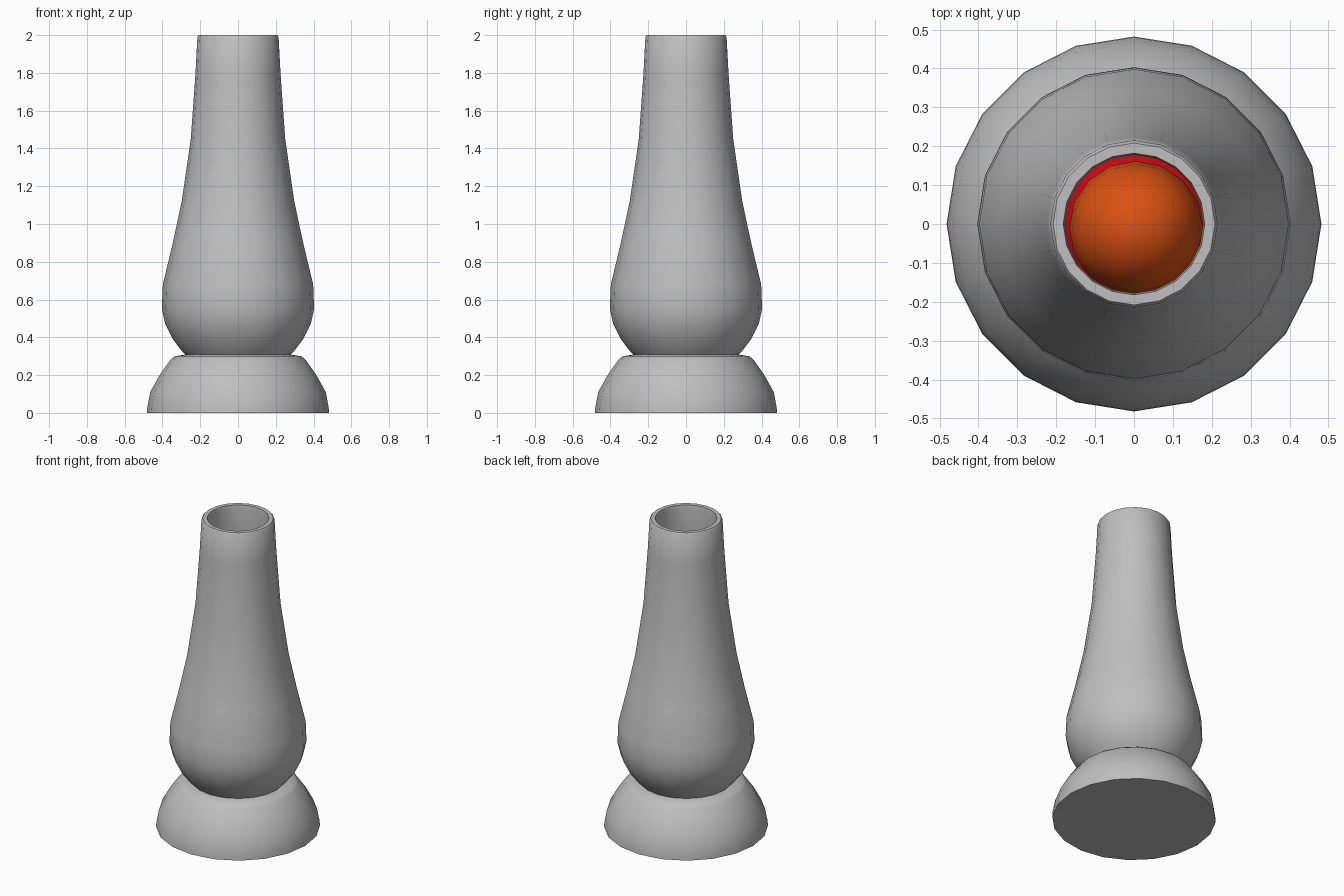
import bpy, bmesh, math

if "Cube" in bpy.data.objects:
    bpy.data.objects.remove(bpy.data.objects["Cube"])


def material(name, rgb):
    m = bpy.data.materials.new(name)
    m.diffuse_color = (*rgb, 1.0)
    m.use_nodes = True
    m.node_tree.nodes["Principled BSDF"].inputs["Base Color"].default_value = m.diffuse_color
    return m


GREY = material("grey metal", (0.52, 0.52, 0.52))
ORANGE = material("orange wax", (0.70, 0.085, 0.006))
RED = material("red wax", (0.52, 0.003, 0.006))


def finish(name, bm, mat, angle):
    mesh = bpy.data.meshes.new(name)
    bm.to_mesh(mesh)
    bm.free()
    ob = bpy.data.objects.new(name, mesh)
    bpy.context.collection.objects.link(ob)
    mesh.materials.append(mat)
    bpy.ops.object.select_all(action='DESELECT')
    ob.select_set(True)
    bpy.context.view_layer.objects.active = ob
    bpy.ops.object.shade_smooth_by_angle(angle=math.radians(angle))
    return ob


def lathe(name, profile, mat, n=20):
    """Revolve (radius, z) points around z and cap both ends."""
    bm = bmesh.new()
    rings = [[bm.verts.new((r * math.cos(2 * math.pi * i / n),
                            r * math.sin(2 * math.pi * i / n), z))
              for i in range(n)] for r, z in profile]
    for a, b in zip(rings, rings[1:]):
        for i in range(n):
            j = (i + 1) % n
            bm.faces.new((a[i], a[j], b[j], b[i]))
    bm.faces.new(rings[0][::-1])
    bm.faces.new(rings[-1])
    return finish(name, bm, mat, 40)


def blob(name, radius, centre, stretch, mat):
    bm = bmesh.new()
    bmesh.ops.create_uvsphere(bm, u_segments=16, v_segments=10, radius=radius)
    for v in bm.verts:
        v.co.z *= stretch
        v.co.x += centre[0]
        v.co.y += centre[1]
        v.co.z += centre[2]
    return finish(name, bm, mat, 60)


# Flared foot
lathe("base", [(0.482, 0.0), (0.48, 0.03), (0.465, 0.11), (0.415, 0.20),
               (0.355, 0.285), (0.335, 0.30), (0.27, 0.31)], GREY)

# Hollow bottle: outer wall up, over the rim, inner wall down
lathe("bottle", [(0.27, 0.30), (0.295, 0.325), (0.345, 0.39), (0.385, 0.47),
                 (0.403, 0.55), (0.398, 0.68), (0.345, 0.90), (0.298, 1.12),
                 (0.25, 1.45), (0.225, 1.80), (0.215, 1.99), (0.208, 2.0),
                 (0.182, 2.0), (0.178, 1.97), (0.19, 1.78), (0.215, 1.43),
                 (0.26, 1.11), (0.355, 0.68), (0.36, 0.55), (0.27, 0.38)], GREY)

# Wax blobs seen through the mouth
blob("upper_wax", 0.172, (0.005, -0.01, 1.30), 1.2, ORANGE)
blob("lower_wax", 0.29, (0.0, 0.0, 0.75), 1.0, RED)
